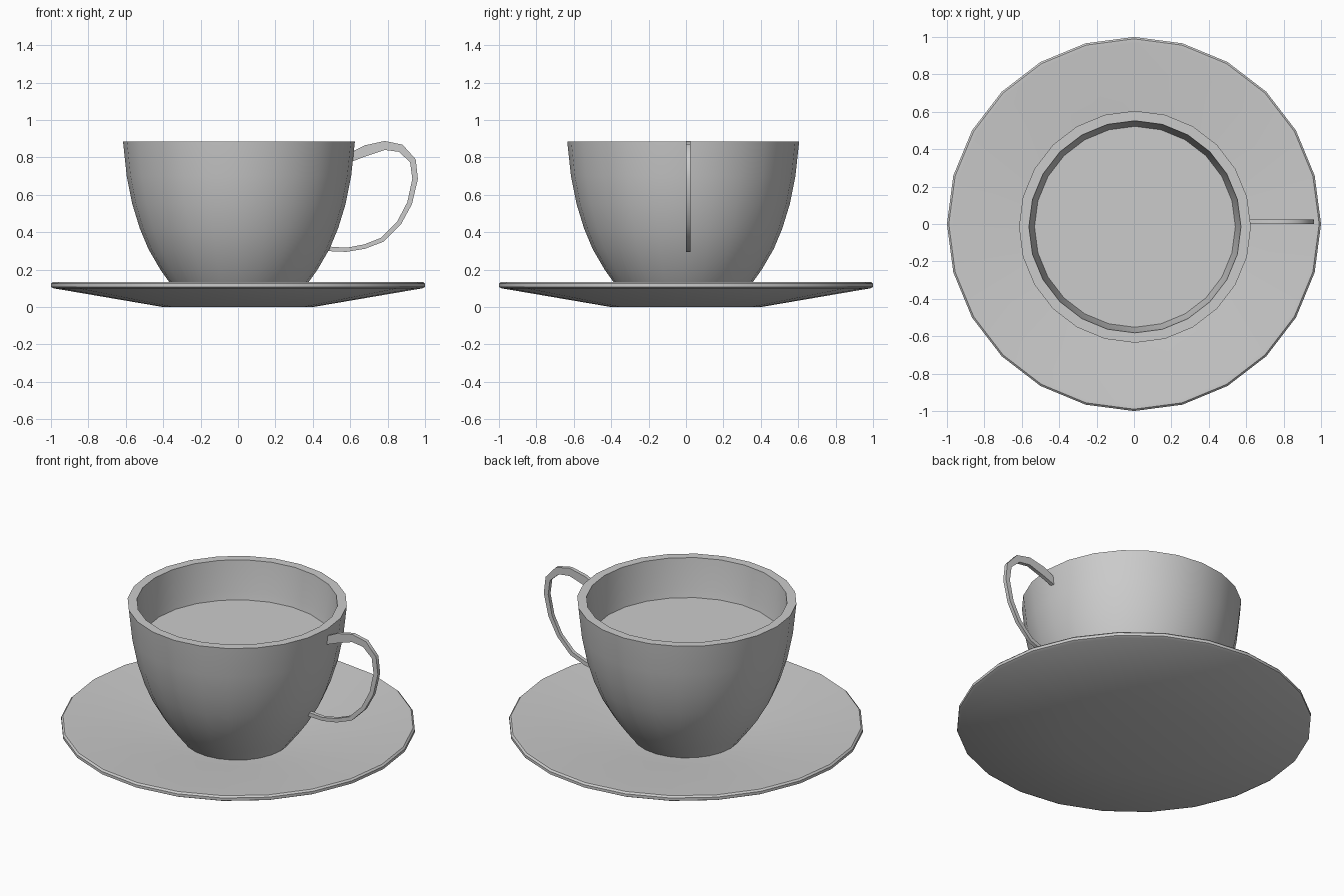
import bpy, bmesh, math
from mathutils import Vector

SIDES = 24
CUP_CENTRE = Vector((0.005, -0.015, 0))

default_cube = bpy.data.objects.get("Cube")
if default_cube:
    bpy.data.objects.remove(default_cube, do_unlink=True)


def make_material(name, colour):
    material = bpy.data.materials.new(name)
    material.use_nodes = True
    material.diffuse_color = colour
    material.node_tree.nodes["Principled BSDF"].inputs["Base Color"].default_value = colour
    return material


def finish(name, bm, material, location=(0, 0, 0), angle=40):
    bmesh.ops.recalc_face_normals(bm, faces=bm.faces[:])
    mesh = bpy.data.meshes.new(name)
    bm.to_mesh(mesh)
    bm.free()
    mesh.materials.append(material)
    obj = bpy.data.objects.new(name, mesh)
    obj.location = location
    bpy.context.collection.objects.link(obj)
    bpy.ops.object.select_all(action="DESELECT")
    obj.select_set(True)
    bpy.context.view_layer.objects.active = obj
    bpy.ops.object.shade_smooth_by_angle(angle=math.radians(angle))
    return obj


def lathe(name, profile, material, location=(0, 0, 0)):
    """Spin a closed radius/height profile around the z axis."""
    bm = bmesh.new()
    verts = [bm.verts.new((r, 0, z)) for r, z in profile]
    edges = [bm.edges.new(pair) for pair in zip(verts, verts[1:])]
    bmesh.ops.spin(bm, geom=verts + edges, axis=(0, 0, 1), cent=(0, 0, 0),
                   steps=SIDES, angle=math.tau)
    bmesh.ops.remove_doubles(bm, verts=bm.verts[:], dist=0.0005)
    return finish(name, bm, material, location)


china = make_material("grey china", (0.6, 0.6, 0.6, 1))

# Saucer: flat foot, sloping dish and rounded rim
lathe("saucer", [(0, 0), (0.4, 0), (0.985, 0.1), (1, 0.108), (1, 0.125),
                 (0.99, 0.135), (0.97, 0.135), (0.4, 0.045), (0, 0.04)], china)

# Cup: curved outer wall, flat lip and inner wall of even thickness
outer = [(0.3, 0.04), (0.37, 0.13), (0.42, 0.2), (0.484, 0.31), (0.53, 0.42),
         (0.57, 0.55), (0.6, 0.7), (0.62, 0.885)]
inner = [(r - 0.053, z) for r, z in reversed(outer[1:])]
lathe("cup", [(0, 0.04)] + outer + inner + [(0, 0.13)], china, CUP_CENTRE)

# Drink: flat disc inside the cup
bm = bmesh.new()
bmesh.ops.create_circle(bm, cap_ends=True, segments=SIDES, radius=0.54)
finish("drink", bm, china, CUP_CENTRE + Vector((0, 0, 0.65)))

# Handle: flat curved band, thicker towards the top
handle_pairs = [
    ((0.59, 0.82), (0.59, 0.77)), ((0.68, 0.865), (0.68, 0.805)),
    ((0.785, 0.888), (0.785, 0.84)), ((0.88, 0.868), (0.86, 0.83)),
    ((0.95, 0.79), (0.92, 0.775)), ((0.962, 0.685), (0.932, 0.685)),
    ((0.93, 0.55), (0.905, 0.56)), ((0.87, 0.44), (0.85, 0.455)),
    ((0.78, 0.35), (0.765, 0.37)), ((0.68, 0.312), (0.675, 0.335)),
    ((0.58, 0.295), (0.58, 0.317)), ((0.46, 0.3), (0.46, 0.325))]
bm = bmesh.new()
rings = []
for (xo, zo), (xi, zi) in handle_pairs:
    corners = [(xo, 0, zo), (xo, 0.023, zo), (xi, 0.023, zi), (xi, 0, zi)]
    rings.append([bm.verts.new(c) for c in corners])
for a, b in zip(rings, rings[1:]):
    for i in range(4):
        j = (i + 1) % 4
        bm.faces.new((a[i], a[j], b[j], b[i]))
bm.faces.new(rings[0])
bm.faces.new(rings[-1])
finish("handle", bm, china)
